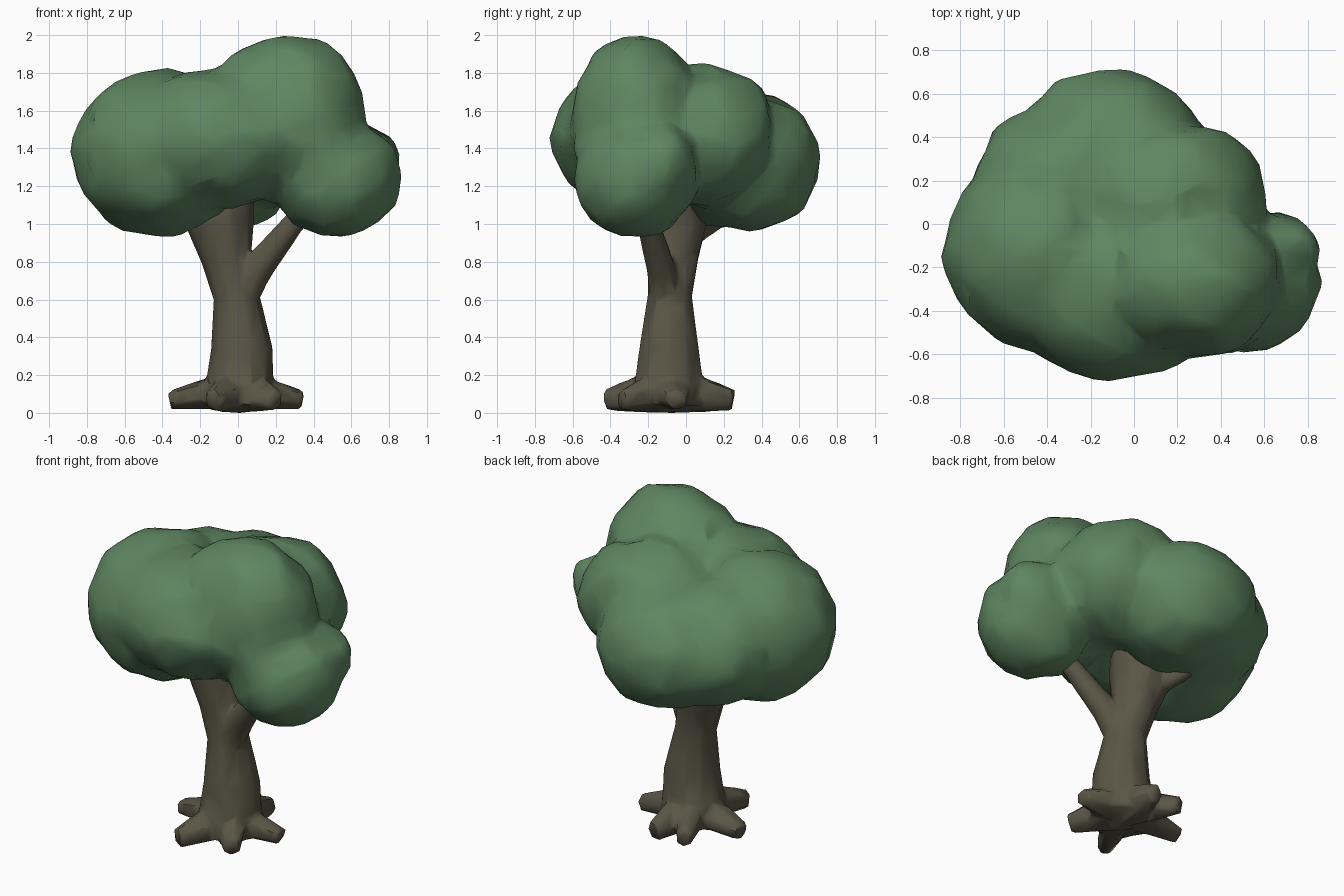
import bpy, bmesh, math
from mathutils import Vector, Matrix, noise

cube = bpy.data.objects.get("Cube")
if cube:
    bpy.data.objects.remove(cube, do_unlink=True)


def material(name, colour):
    mat = bpy.data.materials.new(name)
    mat.use_nodes = True
    mat.diffuse_color = (*colour, 1)
    mat.node_tree.nodes["Principled BSDF"].inputs["Base Color"].default_value = (*colour, 1)
    return mat


def fuse(name, bm, mat, voxel, smooth, ratio, angle):
    """Weld overlapping shapes into one faceted, softly shaded skin."""
    mesh = bpy.data.meshes.new(name)
    bm.to_mesh(mesh)
    bm.free()
    mesh.materials.append(mat)
    obj = bpy.data.objects.new(name, mesh)
    bpy.context.collection.objects.link(obj)
    bpy.ops.object.select_all(action="DESELECT")
    bpy.context.view_layer.objects.active = obj
    obj.select_set(True)
    remesh = obj.modifiers.new("fuse", "REMESH")
    remesh.mode = "VOXEL"
    remesh.voxel_size = voxel
    soften = obj.modifiers.new("soften", "SMOOTH")
    soften.iterations = smooth
    facets = obj.modifiers.new("facets", "DECIMATE")
    facets.ratio = ratio
    for mod in list(obj.modifiers):
        bpy.ops.object.modifier_apply(modifier=mod.name)
    bpy.ops.object.shade_smooth_by_angle(angle=math.radians(angle))
    return obj


def tube(bm, rings, sides=10):
    """Loft through (x, y, z, radius x, radius y) rings lying across the path."""
    centres = [Vector(r[:3]) for r in rings]
    loops = []
    for i, ring in enumerate(rings):
        axis = centres[min(i + 1, len(rings) - 1)] - centres[max(i - 1, 0)]
        turn = Vector((0, 0, 1)).rotation_difference(axis)
        loop = []
        for k in range(sides):
            a = math.tau * k / sides
            offset = Vector((ring[3] * math.cos(a), ring[4] * math.sin(a), 0))
            loop.append(bm.verts.new(centres[i] + turn @ offset))
        loops.append(loop)
    for low, high in zip(loops, loops[1:]):
        for k in range(sides):
            n = (k + 1) % sides
            bm.faces.new((low[k], low[n], high[n], high[k]))
    bm.faces.new(loops[0][::-1])
    bm.faces.new(loops[-1])


green = material("leaf green", (0.113, 0.237, 0.118))
brown = material("bark brown", (0.102, 0.091, 0.06))

# Foliage: overlapping lumpy clumps given as centre and radii
clumps = [
    ((0.26, -0.26, 1.55), (0.43, 0.35, 0.45)),     # crown
    ((-0.42, -0.12, 1.37), (0.45, 0.47, 0.44)),    # right-hand clump
    ((-0.10, -0.28, 1.46), (0.50, 0.43, 0.37)),    # front clump
    ((-0.33, 0.17, 1.35), (0.41, 0.38, 0.37)),     # back right clump
    ((0.16, 0.11, 1.46), (0.45, 0.37, 0.37)),      # back left clump
    ((-0.11, 0.30, 1.33), (0.44, 0.42, 0.37)),     # back clump
    ((0.52, -0.27, 1.24), (0.34, 0.32, 0.31)),     # low left clump
    ((0.62, -0.15, 1.32), (0.23, 0.20, 0.22)),     # small left bump
    ((0.44, -0.27, 1.40), (0.27, 0.31, 0.30)),     # fill under the crown
]
bm = bmesh.new()
for centre, radii in clumps:
    made = bmesh.ops.create_icosphere(bm, subdivisions=4, radius=1)["verts"]
    for v in made:
        v.co = Vector(centre) + Matrix.Diagonal(radii) @ v.co
        v.co += noise.noise_vector(v.co * 5) * 0.03 + noise.noise_vector(v.co * 9) * 0.015
fuse("foliage", bm, green, 0.025, 2, 0.05, 65)

# Trunk and limbs
bm = bmesh.new()
tube(bm, [(0.01, -0.09, 0.05, 0.2, 0.2), (0.01, -0.09, 0.16, 0.18, 0.19),
          (0.02, -0.09, 0.34, 0.165, 0.165), (-0.01, -0.085, 0.62, 0.122, 0.122),
          (-0.06, -0.07, 0.82, 0.135, 0.14), (-0.1, -0.06, 1.02, 0.185, 0.18),
          (-0.09, -0.05, 1.22, 0.18, 0.17)])
tube(bm, [(0.0, -0.1, 0.58, 0.09, 0.09), (0.1, -0.13, 0.76, 0.085, 0.08),
          (0.29, -0.2, 1.0, 0.06, 0.06), (0.42, -0.24, 1.14, 0.05, 0.05)])
for end in ((-0.35, -0.15, 1.2), (-0.27, 0.2, 1.04), (0.08, 0.05, 1.25)):
    tube(bm, [(-0.08, -0.06, 0.9, 0.08, 0.08), (*end, 0.045, 0.045)], 8)

# Roots spreading from the foot
for x, y in ((-0.36, -0.04), (0.34, -0.05), (0.2, -0.34), (-0.13, -0.42),
             (0.05, 0.25), (-0.15, 0.23)):
    tube(bm, [(0.01, -0.09, 0.13, 0.1, 0.13),
              (0.01 + (x - 0.01) * 0.6, -0.09 + (y + 0.09) * 0.6, 0.1, 0.075, 0.09),
              (x, y, 0.075, 0.05, 0.06)], 6)
trunk = fuse("trunk", bm, brown, 0.016, 2, 0.05, 50)

# Stand the foot on the ground
lowest = min(v.co.z for v in trunk.data.vertices)
for v in trunk.data.vertices:
    if v.co.z < 0.3:
        v.co.z -= lowest * (1 - v.co.z / 0.3) / (1 - lowest / 0.3)
